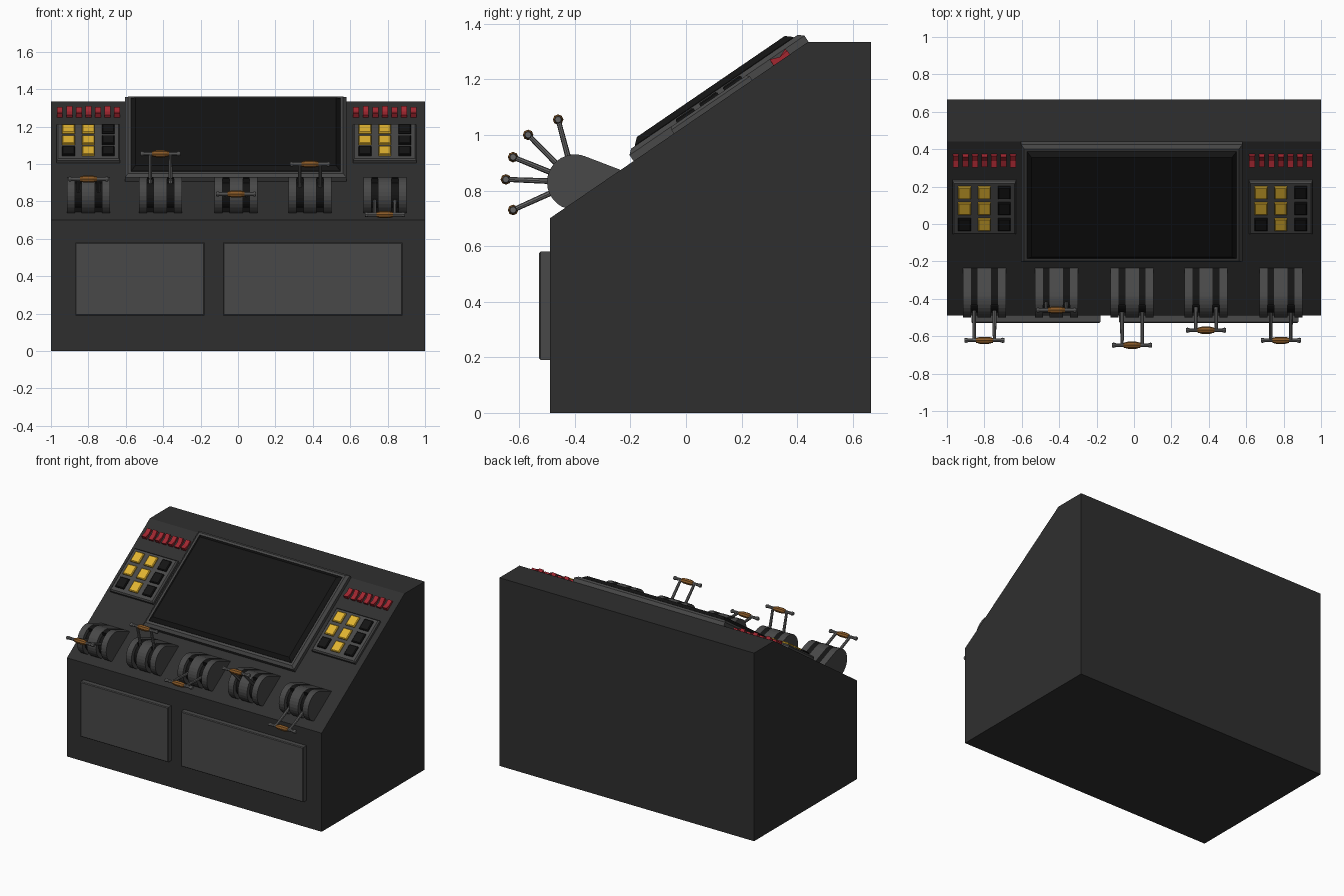
import bpy, bmesh
from math import sin, cos, radians
from mathutils import Matrix, Vector

if "Cube" in bpy.data.objects:
    bpy.data.objects.remove(bpy.data.objects["Cube"])


def mat(name, r, g, b):
    m = bpy.data.materials.new(name)
    m.diffuse_color = (r, g, b, 1)
    m.use_nodes = True
    m.node_tree.nodes["Principled BSDF"].inputs["Base Color"].default_value = m.diffuse_color
    return m


BODY = mat("dark_grey", .028, .028, .028)
PANEL = mat("mid_grey", .065, .065, .065)
STEEL = mat("steel_grey", .13, .13, .13)
BLACK = mat("black", .007, .007, .007)
YELLOW = mat("yellow", .75, .45, .03)
RED = mat("red", .36, .02, .03)
BROWN = mat("brown", .25, .1, .02)

# Local frame of the sloped desk: x across, y up the slope, z along its normal
along = Vector((0, .93, .635)).normalized()
normal = Vector((0, -along.z, along.y))
SLOPE = Matrix.Translation((0, -.49, .70)) @ Matrix(
    ((1, 0, 0), (0, along.y, normal.y), (0, along.z, normal.z))).to_4x4()
# Local frame of the front face: x across, y up, z outwards
FRONT = Matrix.Translation((0, -.49, 0)) @ Matrix.Rotation(radians(90), 4, 'X')


def finish(name, bm, material, matrix=Matrix()):
    bm.transform(matrix)
    bmesh.ops.recalc_face_normals(bm, faces=bm.faces)
    me = bpy.data.meshes.new(name)
    bm.to_mesh(me)
    bm.free()
    me.materials.append(material)
    ob = bpy.data.objects.new(name, me)
    bpy.context.collection.objects.link(ob)
    return ob


def skin(name, rings, material, matrix=Matrix()):
    """Bridge a list of equal-length point rings and cap both ends."""
    bm = bmesh.new()
    loops = [[bm.verts.new(p) for p in r] for r in rings]
    n = len(loops[0])
    for a, b in zip(loops, loops[1:]):
        for i in range(n):
            j = (i + 1) % n
            bm.faces.new((a[i], a[j], b[j], b[i]))
    bm.faces.new(loops[0])
    bm.faces.new(loops[-1])
    return finish(name, bm, material, matrix)


def prism(name, profile, x0, x1, material, matrix=Matrix()):
    return skin(name, [[(x, y, z) for y, z in profile] for x in (x0, x1)],
                material, matrix)


def slab(name, x0, x1, y0, y1, steps, material, matrix):
    """Rectangular slab; steps are (inset, height) pairs."""
    rings = [[(x0 + i, y0 + i, h), (x1 - i, y0 + i, h),
              (x1 - i, y1 - i, h), (x0 + i, y1 - i, h)] for i, h in steps]
    return skin(name, rings, material, matrix)


def rod(name, a, b, steps, material, sides=8):
    """Turned rod from a to b; steps are (fraction, radius) pairs."""
    a, b = Vector(a), Vector(b)
    rot = (b - a).to_track_quat('Z', 'Y')
    rings = [[a.lerp(b, t) + rot @ Vector((r * cos(k * 6.283185 / sides),
                                           r * sin(k * 6.283185 / sides), 0))
              for k in range(sides)] for t, r in steps]
    return skin(name, rings, material)


# Cabinet
prism("cabinet", [(-.49, 0), (.665, 0), (.665, 1.335), (.44, 1.335), (-.49, .70)],
      -1, 1, BODY)

# Front panels
for x0, x1 in ((-.87, -.18), (-.08, .88)):
    slab("front_panel", x0, x1, .19, .58, [(0, -.005), (0, .033), (.005, .038)],
         PANEL, FRONT)

# Screen and its frame
slab("screen_frame", -.605, .58, .365, 1.127,
     [(0, -.01), (0, .026), (.018, .042)], PANEL, SLOPE)
slab("screen", -.572, .548, .40, 1.092, [(0, .03), (0, .044), (.024, .065)],
     BLACK, SLOPE)

# Button pads and rocker switches on both sides
LIT = ("YYB", "YYB", "BYB")
for x in (-.80, .785):
    slab("button_pad", x - .17, x + .17, .54, .882,
         [(0, -.01), (0, .016), (.008, .026)], PANEL, SLOPE)
    for r, row in enumerate(LIT):
        for c, key in enumerate(row):
            bx, by = x + (c - 1) * .106, .817 - r * .103
            slab("button", bx - .034, bx + .034, by - .039, by + .039,
                 [(0, .02), (0, .034), (.005, .039)],
                 YELLOW if key == "Y" else BLACK, SLOPE)
    for i in range(7):
        s = 1 if i % 2 else -1
        sx = x + (i - 3) * .051
        prism("rocker_switch",
              [(1.01 + s * u, n) for u, n in
               ((-.036, -.005), (.036, -.005), (.034, .026), (0, .013), (-.036, .017))],
              sx - .016, sx + .016, RED, SLOPE)

# Lever units
CY, CZ = -.40, .83


def arc(radius, a0, a1, n):
    return [(CY + radius * cos(radians(a0 + (a1 - a0) * i / n)),
             CZ + radius * sin(radians(a0 + (a1 - a0) * i / n))) for i in range(n + 1)]


TAIL = [(-.235, .874), (-.235, .86), (-.42, .735)]
SHELL = arc(.1, 243, 70, 14) + TAIL
SLOT = arc(.072, 243, 110, 10) + arc(.1, 110, 70, 4) + TAIL

for x, hy, hz in ((-.80, -.622, .92), (-.415, -.46, 1.055), (-.01, -.648, .84),
                  (.385, -.568, 1.0), (.785, -.622, .73)):
    for x0, x1 in ((-.115, -.072), (-.036, .036), (.072, .115)):
        prism("lever_housing", SHELL, x + x0, x + x1, PANEL)
    for s in (-1, 1):
        prism("lever_slot", SLOT, x + s * .036, x + s * .072, BLACK)
        rod("lever_arm", (x + s * .054, CY, CZ), (x + s * .054, hy, hz),
            [(0, .011), (1, .009)], STEEL)
    rod("lever_bar", (x - .107, hy, hz), (x + .107, hy, hz),
        [(0, .011), (.04, .014), (.1, .01), (.9, .01), (.96, .014), (1, .011)], STEEL)
    rod("lever_grip", (x - .045, hy, hz), (x + .045, hy, hz),
        [(0, .013), (.25, .019), (.75, .019), (1, .013)], BROWN)
